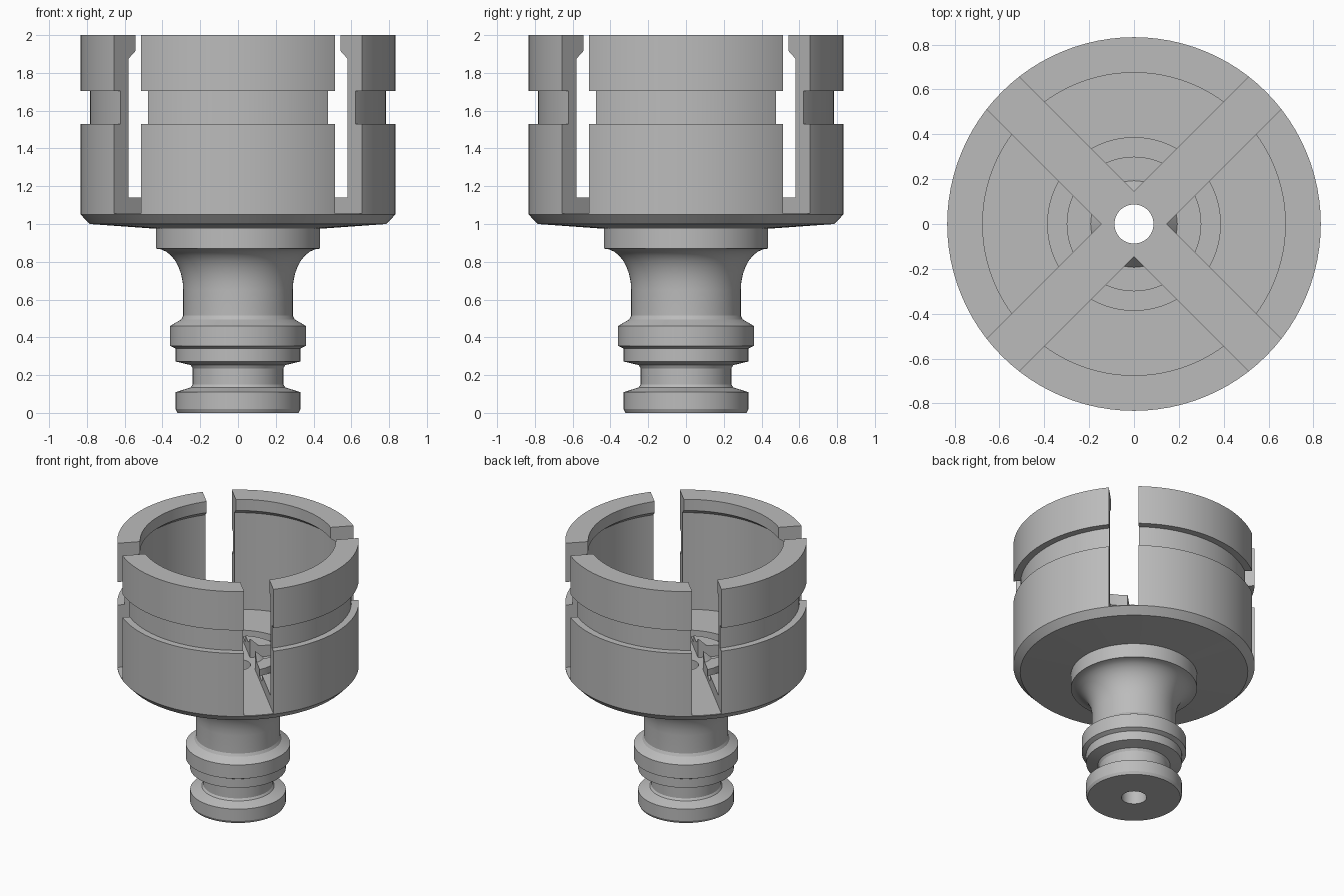
import bpy
import bmesh
import math
from mathutils import Matrix

old = bpy.data.objects.get("Cube")
if old:
    bpy.data.objects.remove(old, do_unlink=True)

# Single grey plastic
grey = bpy.data.materials.new("grey plastic")
grey.use_nodes = True
colour = (0.5, 0.5, 0.5, 1)
grey.diffuse_color = colour
grey.node_tree.nodes["Principled BSDF"].inputs["Base Color"].default_value = colour

SEGMENTS = 96
BORE = 0.087


def add_object(name, bm):
    bmesh.ops.recalc_face_normals(bm, faces=bm.faces)
    mesh = bpy.data.meshes.new(name)
    bm.to_mesh(mesh)
    bm.free()
    mesh.materials.append(grey)
    obj = bpy.data.objects.new(name, mesh)
    bpy.context.collection.objects.link(obj)
    return obj


def lathe(name, profile):
    """Revolve a closed (radius, height) outline about the z axis."""
    bm = bmesh.new()
    rings = []
    for i in range(SEGMENTS):
        a = 2 * math.pi * i / SEGMENTS
        rings.append([bm.verts.new((r * math.cos(a), r * math.sin(a), z)) for r, z in profile])
    n = len(profile)
    for i, ring in enumerate(rings):
        nxt = rings[(i + 1) % SEGMENTS]
        for j in range(n):
            k = (j + 1) % n
            bm.faces.new((ring[j], nxt[j], nxt[k], ring[k]))
    return add_object(name, bm)


def arc(r0, z0, r1, z1, steps=8):
    """Quarter ellipse leaving (r0, z0) vertically and flaring to (r1, z1)."""
    return [(r1 - (r1 - r0) * math.cos(t), z0 + (z1 - z0) * math.sin(t))
            for t in (i * math.pi / 2 / steps for i in range(steps + 1))]


# Hose spigot: end collar, seal groove, stop collar
spigot = [(BORE, 0), (0.32, 0), (0.33, 0.02), (0.33, 0.11), (0.25, 0.135), (0.24, 0.15),
          (0.24, 0.235), (0.25, 0.253), (0.33, 0.272), (0.33, 0.34), (0.36, 0.355),
          (0.36, 0.46), (0.30, 0.495), (0.29, 0.515)]
# Flared neck and flange
neck = arc(0.29, 0.65, 0.435, 0.87) + [(0.435, 0.975)]
# Cup outside with clip groove
outside = [(0.785, 1.0), (0.833, 1.05), (0.833, 1.53), (0.783, 1.53), (0.783, 1.705),
           (0.833, 1.705), (0.833, 2.0)]
# Cup inside: lip, wall, floor groove, raised centre cone
inside = [(0.675, 2.0), (0.675, 1.915), (0.725, 1.875), (0.725, 1.14), (0.385, 1.14),
          (0.385, 1.09), (0.30, 1.09), (0.30, 1.14), (0.193, 1.14), (0.135, 1.21),
          (BORE, 1.21)]

body = lathe("connector_body", spigot + neck + outside + inside)

# Two diagonal slots dividing the cup into four jaws
cutters = []
for angle in (45, 135):
    bm = bmesh.new()
    bmesh.ops.create_cube(bm, size=1)
    bm.transform(Matrix.Rotation(math.radians(angle), 4, "Z")
                 @ Matrix.Translation((0, 0, 1.655))
                 @ Matrix.Diagonal((3, 0.204, 1.2, 1)))
    cutter = add_object("slot_cutter", bm)
    cutter.hide_render = True
    cutters.append(cutter)
    cut = body.modifiers.new("slot", "BOOLEAN")
    cut.operation = "DIFFERENCE"
    cut.solver = "EXACT"
    cut.object = cutter

bpy.ops.object.select_all(action="DESELECT")
body.select_set(True)
bpy.context.view_layer.objects.active = body
for name in [m.name for m in body.modifiers]:
    bpy.ops.object.modifier_apply(modifier=name)
for cutter in cutters:
    bpy.data.objects.remove(cutter, do_unlink=True)

bpy.ops.object.shade_smooth_by_angle(angle=math.radians(25))
